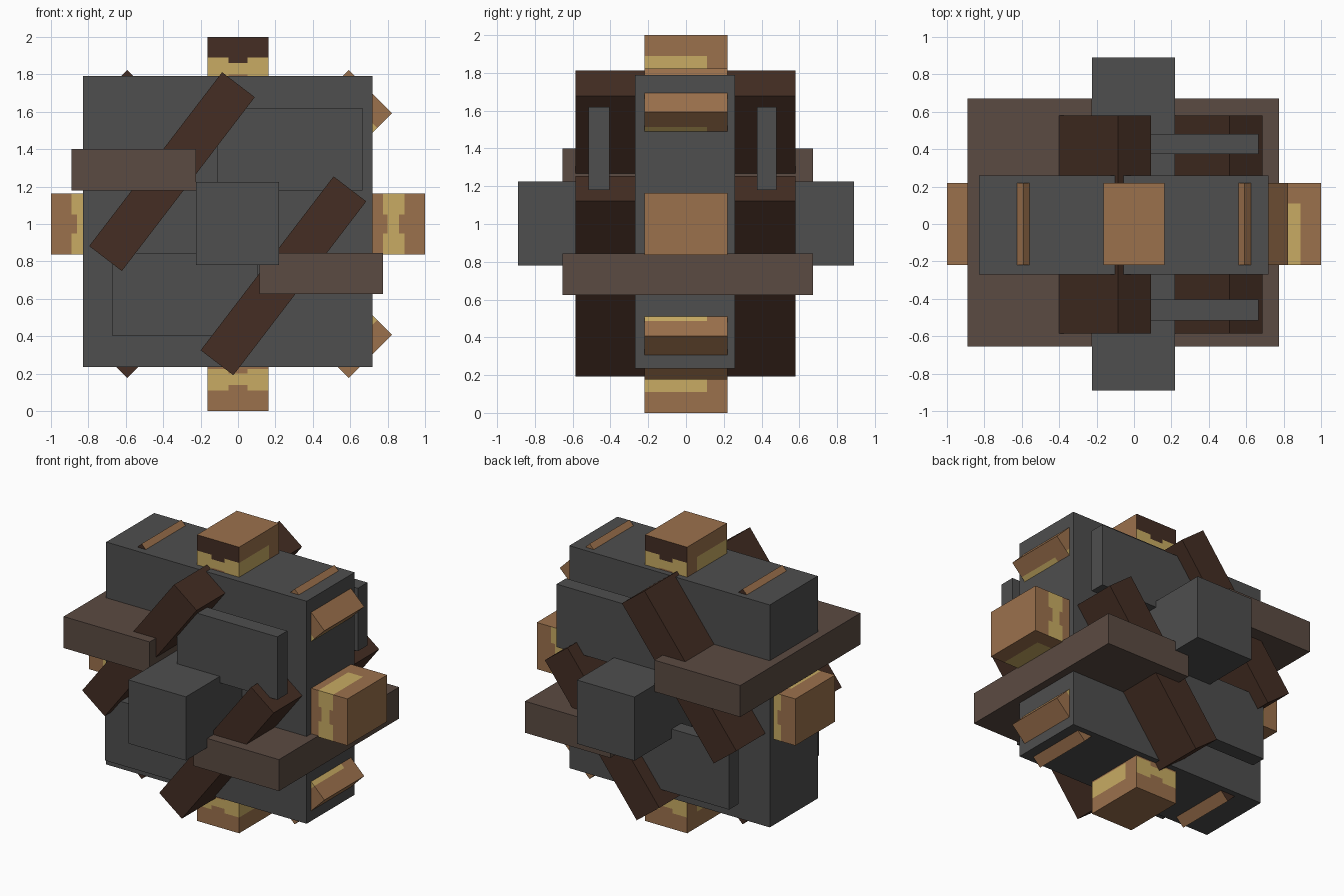
import bpy, bmesh, math
from mathutils import Matrix, Vector

cube = bpy.data.objects.get("Cube")
if cube:
    bpy.data.objects.remove(cube, do_unlink=True)


def material(name, rgb):
    m = bpy.data.materials.new(name)
    m.use_nodes = True
    m.diffuse_color = (*rgb, 1)
    bsdf = next(n for n in m.node_tree.nodes if n.type == 'BSDF_PRINCIPLED')
    bsdf.inputs["Base Color"].default_value = (*rgb, 1)
    bsdf.inputs["Roughness"].default_value = 0.9
    return m


GREY = material("dark_grey", (0.077, 0.077, 0.077))
TAN = material("tan_brown", (0.33, 0.165, 0.073))
YELLOW = material("straw_yellow", (0.58, 0.41, 0.125))
DARK = material("dark_brown", (0.058, 0.027, 0.017))
BROWN = material("dull_brown", (0.105, 0.07, 0.054))


def box_mesh(lo, hi):
    """bmesh box spanning two opposite corners"""
    lo, hi = Vector(lo), Vector(hi)
    bm = bmesh.new()
    mat = Matrix.Translation((lo + hi) / 2) @ Matrix.Diagonal((*(hi - lo), 1))
    bmesh.ops.create_cube(bm, size=1, matrix=mat)
    return bm


def finish(bm, name, mats):
    me = bpy.data.meshes.new(name)
    bm.to_mesh(me)
    bm.free()
    for m in mats:
        me.materials.append(m)
    ob = bpy.data.objects.new(name, me)
    bpy.context.collection.objects.link(ob)
    return ob


def box(name, lo, hi, mat):
    return finish(box_mesh(lo, hi), name, [mat])


# Solid core and the axle block through it
box("core_block", (-0.83, -0.27, 0.235), (0.72, 0.26, 1.79), GREY)
box("axle_block", (-0.225, -0.89, 0.78), (0.22, 0.89, 1.225), GREY)

# Side panels, one pair on each face
for side, y0, y1 in (("front", -0.515, -0.405), ("back", 0.375, 0.48)):
    box("upper_panel_" + side, (-0.11, y0, 1.18), (0.665, y1, 1.62), GREY)
    box("lower_panel_" + side, (-0.67, y0, 0.40), (0.105, y1, 0.845), GREY)

# Horizontal slabs
box("upper_slab", (-0.89, -0.655, 1.18), (-0.225, 0.672, 1.40), BROWN)
box("lower_slab", (0.115, -0.655, 0.625), (0.775, 0.672, 0.845), BROWN)

# Slanted beams
for name, x, z in (("upper_beam", -0.353, 1.28), ("lower_beam", 0.243, 0.723)):
    ob = box(name, (-0.585, -0.585, -0.11), (0.585, 0.58, 0.11), DARK)
    ob.location = (x, 0, z)
    ob.rotation_euler.y = -math.radians(52.6)

# Eight spokes with banded tips
HALF, DEPTH = 0.163, 0.22
CUTS = [(0, r) for r in (0.775, 0.80, 0.86, 0.89)] + [(1, 0.11), (2, -0.05), (2, 0.05)]


def spoke(index):
    bm = box_mesh((0, -DEPTH, -HALF), (1, DEPTH, HALF))
    for axis, at in CUTS:
        no = Vector((0, 0, 0))
        no[axis] = 1
        bmesh.ops.bisect_plane(bm, geom=bm.verts[:] + bm.edges[:] + bm.faces[:],
                               plane_co=no * at, plane_no=no)
    dark_tip = index in (2, 3, 5)
    for f in bm.faces:
        c, n = f.calc_center_median(), f.normal
        f.material_index = 0
        if abs(n.y) > 0.5:
            # front and back: band with a narrow waist, then the tip
            waist = abs(c.z) < 0.05
            lo, hi = (0.80, 0.86) if waist else (0.775, 0.89)
            if lo < c.x < hi:
                f.material_index = 1
            elif dark_tip and c.x > hi:
                f.material_index = 2
        elif abs(n.z) > 0.5 and 0.775 < c.x < 0.89 and c.y < 0.11:
            f.material_index = 1
    ob = finish(bm, "spoke_%d" % (index + 1), [TAN, YELLOW, DARK])
    ob.location.z = 1.0
    ob.rotation_euler.y = -index * math.pi / 4


for i in range(8):
    spoke(i)
